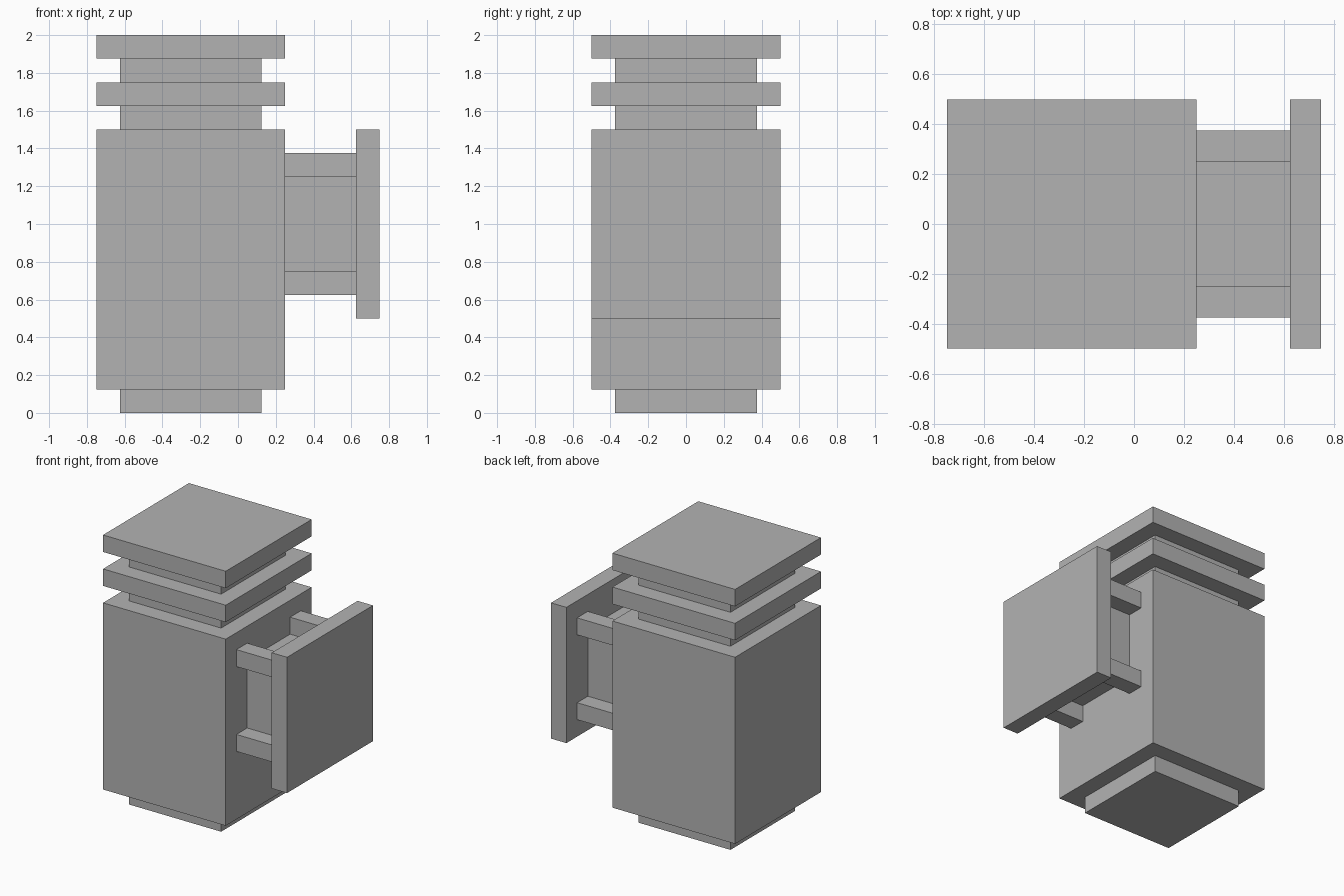
import bpy

default = bpy.data.objects.get("Cube")
if default:
    bpy.data.objects.remove(default, do_unlink=True)

grey = bpy.data.materials.new("plain grey")
grey.use_nodes = True
colour = (0.45, 0.45, 0.45, 1)
grey.diffuse_color = colour
grey.node_tree.nodes["Principled BSDF"].inputs["Base Color"].default_value = colour


def box(name, x, y, z):
    """Flat-shaded box from its (min, max) extents on each axis."""
    spans = (x, y, z)
    bpy.ops.mesh.primitive_cube_add(size=1, location=[(a + b) / 2 for a, b in spans])
    obj = bpy.context.object
    obj.name = name
    obj.scale = [b - a for a, b in spans]
    bpy.ops.object.transform_apply(location=False, rotation=False, scale=True)
    obj.data.materials.append(grey)
    return obj


U = 0.125            # module that every part is built on
AXIS = -0.25         # x of the column centre
MID = 1.0            # height of the side arm centre


def tier(name, half, low, high):
    """Square tier of the column, sized in modules."""
    box(name, (AXIS - half * U, AXIS + half * U), (-half * U, half * U), (low * U, high * U))


# Column, from the foot up to the cap
tier("foot", 3, 0, 1)
tier("body", 4, 1, 12)
tier("lower_neck", 3, 12, 13)
tier("collar", 4, 13, 14)
tier("upper_neck", 3, 14, 15)
tier("cap", 4, 15, 16)

# Side arm: core, four corner rods and end plate
arm = (2 * U, 5 * U)
box("arm_core", arm, (-2 * U, 2 * U), (MID - 2 * U, MID + 2 * U))
for side, sy in (("front", -1), ("back", 1)):
    for level, sz in (("lower", -1), ("upper", 1)):
        ys = sorted((sy * 2 * U, sy * 3 * U))
        zs = sorted((MID + sz * 2 * U, MID + sz * 3 * U))
        box(f"{level}_{side}_rod", arm, ys, zs)
box("end_plate", (5 * U, 6 * U), (-4 * U, 4 * U), (MID - 4 * U, MID + 4 * U))
